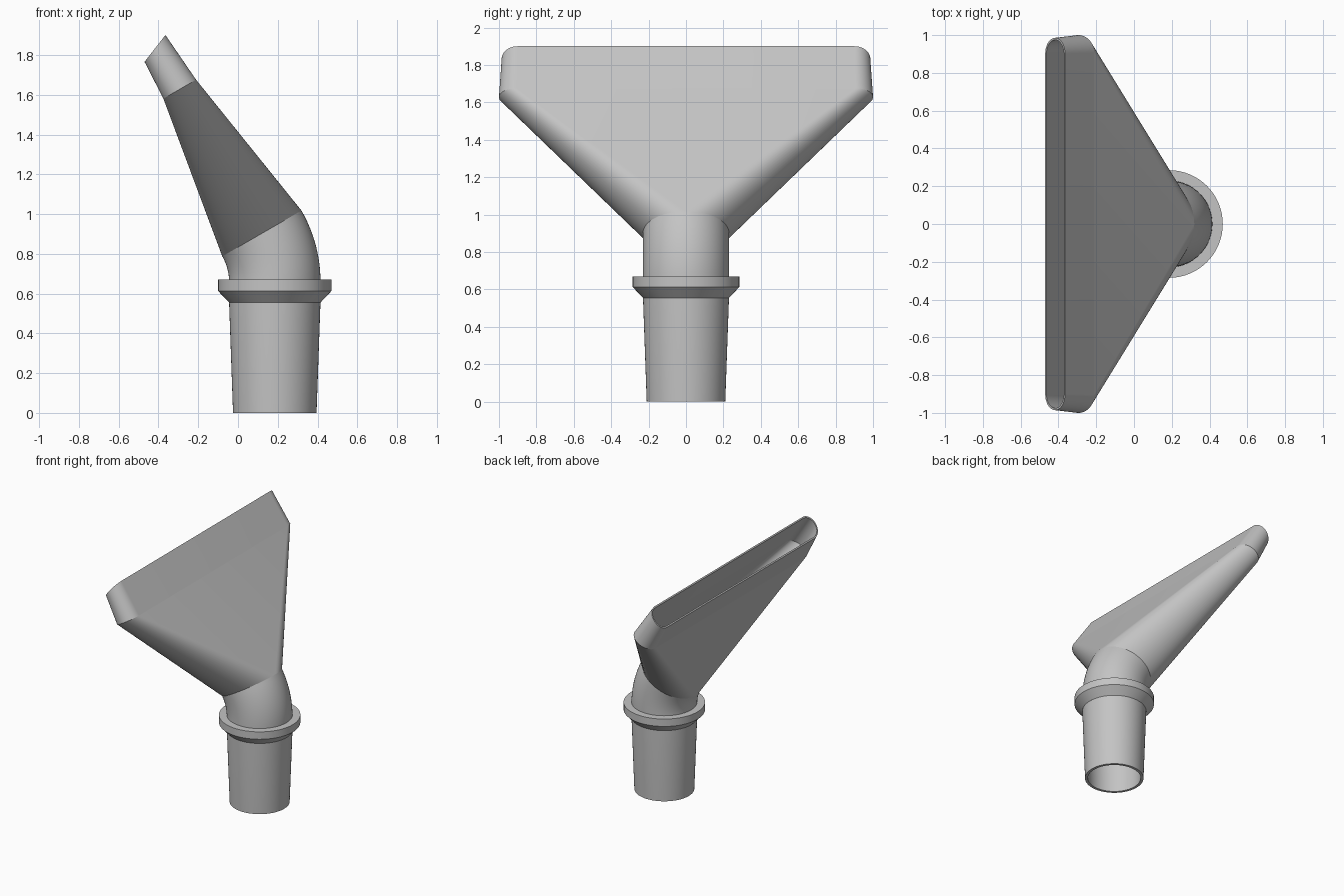
import bpy, bmesh, math
from mathutils import Vector

cube = bpy.data.objects.get("Cube")
if cube:
    bpy.data.objects.remove(cube)

grey = bpy.data.materials.new("plain_grey")
grey.use_nodes = True
colour = (0.55, 0.55, 0.55, 1)
grey.diffuse_color = colour
grey.node_tree.nodes["Principled BSDF"].inputs["Base Color"].default_value = colour

HALF = 32          # segments in each half round
AXIS = 0.185       # x of the upright tube
R = 0.23           # bore outer radius
BEND = 0.485       # bend radius of the elbow
TILT = math.radians(30)


def section(x, z, tilt, r, spread=0.0):
    """Two half rounds moved apart along y; a circle when spread is 0."""
    u = Vector((math.cos(tilt), 0, math.sin(tilt)))
    points = []
    for side in (1, -1):
        for i in range(HALF + 1):
            t = math.pi * i / HALF
            y = side * (r * math.sin(t) + spread)
            points.append(Vector((x, y, z)) + u * (side * r * math.cos(t)))
    return points


def shell(name, stations):
    """Hollow loft; each station is (x, z, tilt, radius, spread, wall)."""
    outer = [section(x, z, a, r, s) for x, z, a, r, s, w in stations]
    inner = [section(x, z, a, r - w, s) for x, z, a, r, s, w in stations]
    bm = bmesh.new()
    rings = [[bm.verts.new(p) for p in ring] for ring in outer + inner[::-1]]
    n = len(rings[0])
    for k, a in enumerate(rings):
        b = rings[(k + 1) % len(rings)]
        for i in range(n):
            j = (i + 1) % n
            bm.faces.new((a[i], a[j], b[j], b[i]))
    bmesh.ops.remove_doubles(bm, verts=bm.verts, dist=0.0005)
    bmesh.ops.recalc_face_normals(bm, faces=bm.faces)
    mesh = bpy.data.meshes.new(name)
    bm.to_mesh(mesh)
    bm.free()
    mesh.materials.append(grey)
    obj = bpy.data.objects.new(name, mesh)
    bpy.context.collection.objects.link(obj)
    bpy.ops.object.select_all(action='DESELECT')
    obj.select_set(True)
    bpy.context.view_layer.objects.active = obj
    bpy.ops.object.shade_smooth_by_angle(angle=math.radians(25))
    return obj


# Tapered hose sleeve
shell("hose_sleeve", [(AXIS, 0, 0, 0.21, 0, 0.02),
                      (AXIS, 0.56, 0, R, 0, 0.02),
                      (AXIS, 0.66, 0, R, 0, 0.02)])

# Stop collar with a chamfered underside
shell("collar", [(AXIS, 0.555, 0, R, 0, 0.01),
                 (AXIS, 0.613, 0, 0.285, 0, 0.065),
                 (AXIS, 0.67, 0, 0.285, 0, 0.065)])

# Elbow bending toward -x
STEPS = 12
elbow = []
for i in range(STEPS + 1):
    a = TILT * i / STEPS
    elbow.append((AXIS - BEND + BEND * math.cos(a), 0.66 + BEND * math.sin(a),
                  a, R, 0, 0.02))
shell("elbow", elbow)

# Fan that turns the round bore into a wide slot
slot = (-0.293, 1.628, TILT, 0.095, 0.905, 0.012)
shell("fan", [elbow[-1], slot])

# Slanted nozzle lip
shell("nozzle_lip", [slot, (-0.4175, 1.833, math.radians(52), 0.0855, 0.9, 0.011)])
